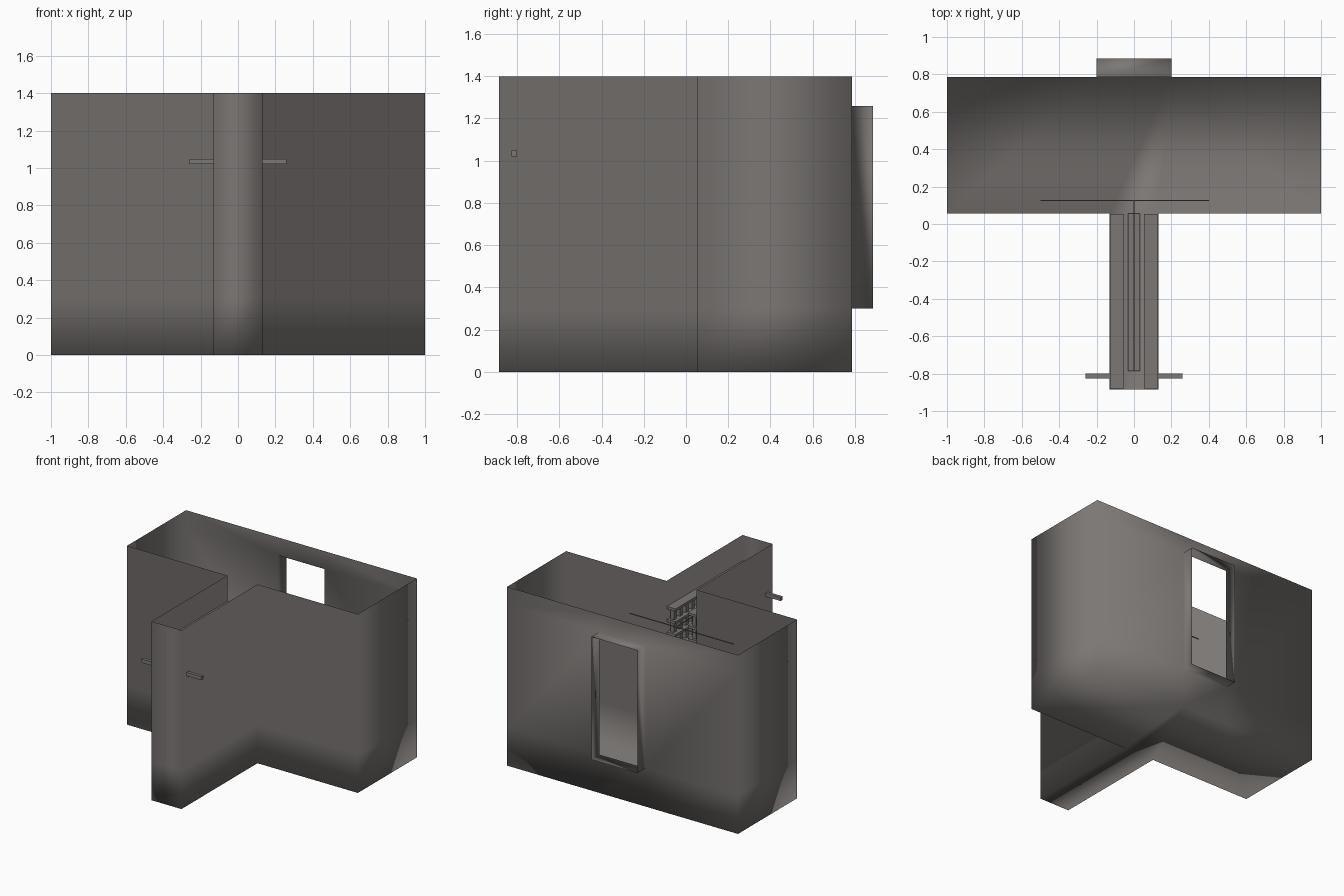
import bpy, bmesh
from mathutils import Vector

if "Cube" in bpy.data.objects:
    bpy.data.objects.remove(bpy.data.objects["Cube"])

stone = bpy.data.materials.new("warm_grey_stone")
stone.diffuse_color = (0.20, 0.185, 0.177, 1)
stone.use_nodes = True
stone.node_tree.nodes["Principled BSDF"].inputs["Base Color"].default_value = stone.diffuse_color


def finish(bm, name, smooth=False):
    mesh = bpy.data.meshes.new(name)
    for f in bm.faces:
        f.smooth = smooth
    bm.to_mesh(mesh)
    bm.free()
    mesh.materials.append(stone)
    ob = bpy.data.objects.new(name, mesh)
    bpy.context.collection.objects.link(ob)
    return ob


def add_box(bm, lo, hi):
    lo, hi = Vector(lo), Vector(hi)
    verts = bmesh.ops.create_cube(bm, size=1)["verts"]
    for v in verts:
        v.co = (lo + hi) / 2 + v.co * (hi - lo)


# T-shaped open-topped shell, single skin, soft shading throughout
outline = [(-1, .055), (-.13, .055), (-.13, -.885), (.13, -.885), (.13, .055),
           (1, .055), (1, .785), (.2, .785), (-.2, .785), (-1, .785)]
levels = [0, .30, 1.26, 1.40]
bm = bmesh.new()
rings = [[bm.verts.new((x, y, z)) for x, y in outline] for z in levels]
n = len(outline)
bm.faces.new(list(reversed(rings[0])))
for k in range(3):
    for i in range(n):
        j = (i + 1) % n
        quad = [rings[k][i], rings[k][j], rings[k + 1][j], rings[k + 1][i]]
        if (k, i) == (1, 7):
            # window opening with a projecting surround
            rim = [bm.verts.new(v.co + Vector((0, .10, 0))) for v in quad]
            for a in range(4):
                b = (a + 1) % 4
                bm.faces.new([quad[a], quad[b], rim[b], rim[a]])
        else:
            bm.faces.new(quad)
finish(bm, "walls_and_floor", smooth=True)

# Side pegs near the front of the passage
bm = bmesh.new()
for s in (-1, 1):
    add_box(bm, (min(s * .12, s * .26), -.825, 1.02), (max(s * .12, s * .26), -.80, 1.048))
finish(bm, "side_pegs")

# Shelf tiers with spacer blocks along both passage walls
for s, side in ((-1, "left"), (1, "right")):
    bm = bmesh.new()
    for t in range(11):
        z = .18 + t * .1
        x0, x1 = sorted((s * .053, s * .128))
        add_box(bm, (x0, -.88, z), (x1, .053, z + .02))
        if t < 10:
            x0, x1 = sorted((s * .08, s * .11))
            for d in range(12):
                y = .005 - d * .074
                add_box(bm, (x0, y, z + .02), (x1, y + .03, z + .1))
    finish(bm, side + "_shelves")

# Narrow floor runner in the passage
bm = bmesh.new()
add_box(bm, (-.033, -.785, .001), (.033, .055, .01))
finish(bm, "floor_runner")

# Thin overhead wires forming a T
bm = bmesh.new()
add_box(bm, (-.5, .122, 1.098), (.4, .128, 1.104))
add_box(bm, (-.003, -.785, 1.098), (.003, .122, 1.104))
finish(bm, "overhead_wires")
